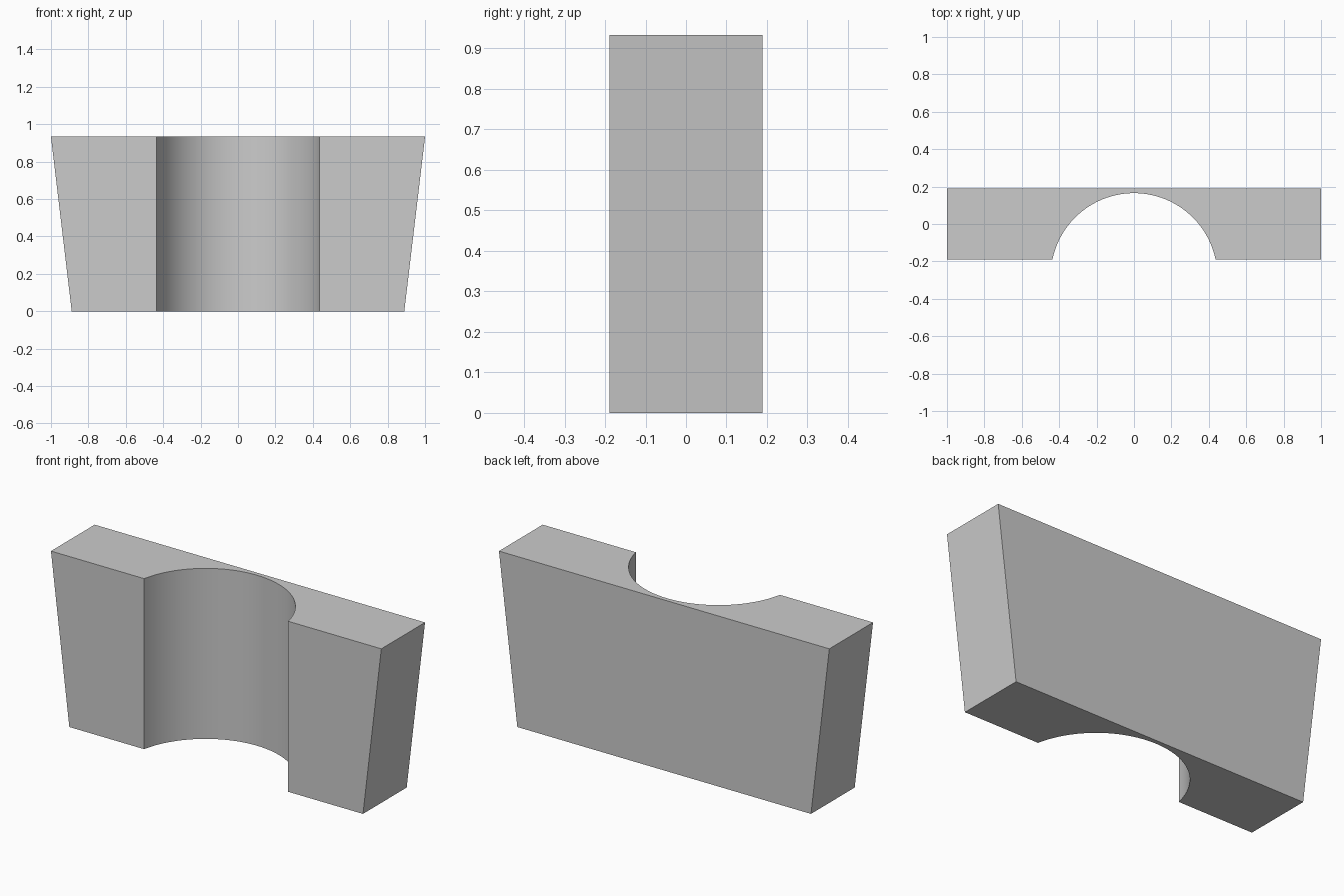
import bpy, bmesh, math

if "Cube" in bpy.data.objects:
    bpy.data.objects.remove(bpy.data.objects["Cube"])

HEIGHT, DEPTH = 0.933, 0.189        # block height, half depth
TOP_W, BOTTOM_W = 1.0, 0.889        # half widths
RADIUS, CENTRE_Y = 0.4455, -0.2805  # round channel in the front
SEGMENTS = 48


def outline(half_width):
    """Plan outline of the block with the channel arc, counter-clockwise."""
    start = math.asin((-DEPTH - CENTRE_Y) / RADIUS)
    arc = []
    for i in range(SEGMENTS + 1):
        a = math.pi - start - (math.pi - 2 * start) * i / SEGMENTS
        arc.append((RADIUS * math.cos(a), CENTRE_Y + RADIUS * math.sin(a)))
    return [(-half_width, -DEPTH)] + arc + [
        (half_width, -DEPTH), (half_width, DEPTH), (-half_width, DEPTH)]


# Tapered block: bottom and top outlines joined by side faces
bm = bmesh.new()
low = [bm.verts.new((x, y, 0)) for x, y in outline(BOTTOM_W)]
high = [bm.verts.new((x, y, HEIGHT)) for x, y in outline(TOP_W)]
n = len(low)
bm.faces.new(low[::-1])
bm.faces.new(high)
for i in range(n):
    j = (i + 1) % n
    bm.faces.new((low[i], low[j], high[j], high[i]))
bmesh.ops.recalc_face_normals(bm, faces=bm.faces)

mesh = bpy.data.meshes.new("channel_block")
bm.to_mesh(mesh)
bm.free()
block = bpy.data.objects.new("channel_block", mesh)
bpy.context.collection.objects.link(block)

# Smooth channel wall, crisp outer edges
bpy.context.view_layer.objects.active = block
block.select_set(True)
bpy.ops.object.shade_smooth_by_angle(angle=math.radians(30))
